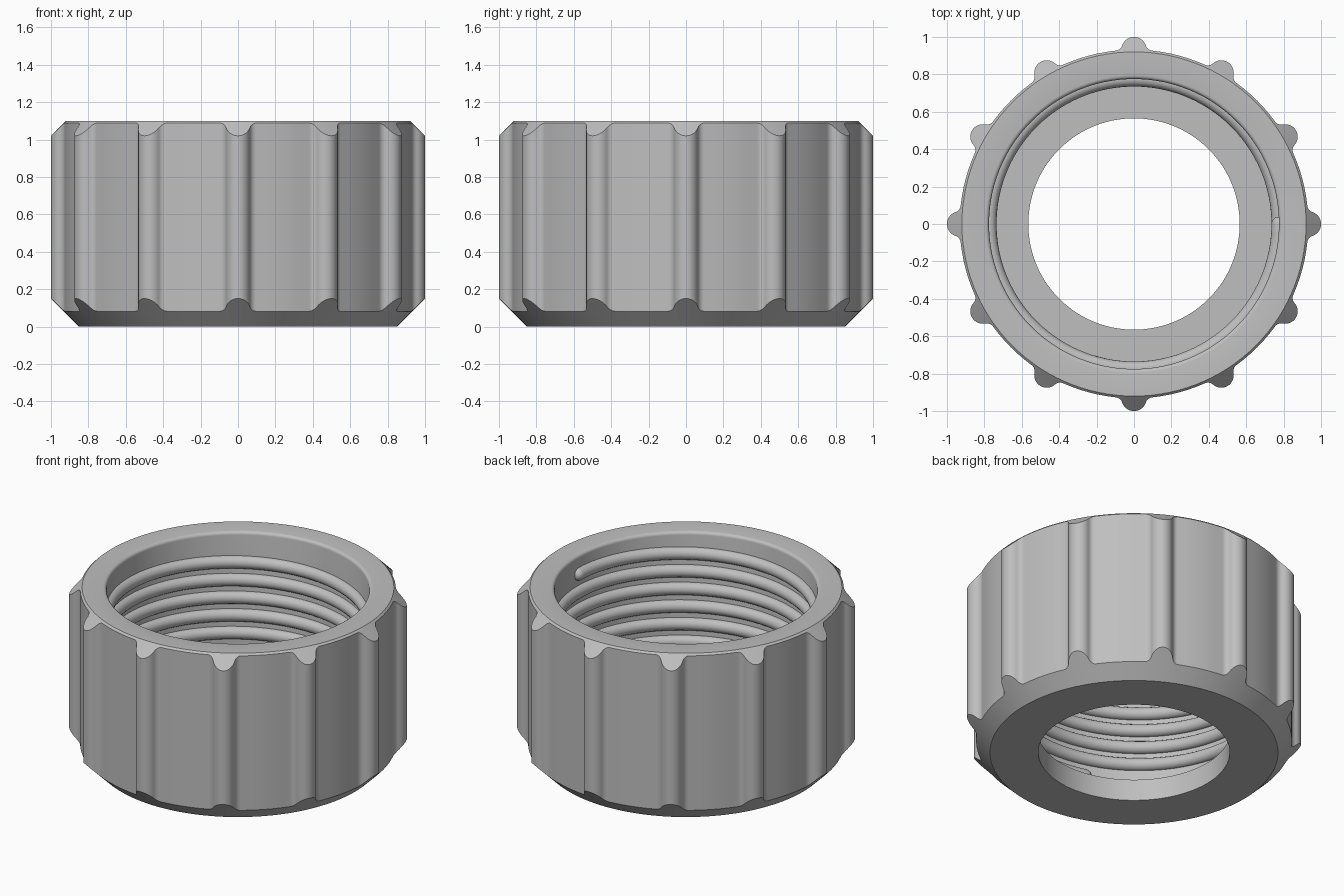
import bpy, bmesh, math
from math import sin, cos, pi, sqrt, atan2, hypot

cube = bpy.data.objects.get("Cube")
if cube:
    bpy.data.objects.remove(cube)

grey = bpy.data.materials.new("plain grey")
grey.use_nodes = True
colour = (0.52, 0.52, 0.52, 1)
grey.diffuse_color = colour
grey.node_tree.nodes["Principled BSDF"].inputs["Base Color"].default_value = colour


def skin(name, rings, closed):
    """Join rings of (radius, angle, height) points into a smooth mesh."""
    bm = bmesh.new()
    loops = [[bm.verts.new((r * cos(a), r * sin(a), z)) for r, a, z in ring]
             for ring in rings]
    n = len(loops[0])
    pairs = list(zip(loops, loops[1:]))
    if closed:
        pairs.append((loops[-1], loops[0]))
    else:
        bm.faces.new(loops[0])
        bm.faces.new(loops[-1])
    for p, q in pairs:
        for i in range(n):
            j = (i + 1) % n
            bm.faces.new((p[i], q[i], q[j], p[j]))
    bmesh.ops.recalc_face_normals(bm, faces=bm.faces)
    mesh = bpy.data.meshes.new(name)
    bm.to_mesh(mesh)
    bm.free()
    mesh.materials.append(grey)
    obj = bpy.data.objects.new(name, mesh)
    bpy.context.collection.objects.link(obj)
    bpy.ops.object.select_all(action='DESELECT')
    obj.select_set(True)
    bpy.context.view_layer.objects.active = obj
    bpy.ops.object.shade_smooth_by_angle(angle=math.radians(32))
    return obj


# Grip outline: one half rib made of a tip arc, a fillet and the body arc
BODY, RIB, FILLET, RIBS = 0.932, 0.067, 0.04, 12
centre = 1 - RIB
reach = BODY + FILLET
bend = math.acos((reach**2 + centre**2 - (RIB + FILLET)**2) / (2 * reach * centre))
fx, fy = reach * cos(bend), reach * sin(bend)
lean = atan2(fy, fx - centre)
half = []
for i in range(9):
    t = lean * i / 8
    half.append((centre + RIB * cos(t), RIB * sin(t)))
start, end = lean + pi, bend + pi
for i in range(1, 7):
    t = start + (end - start) * i / 6
    half.append((fx + FILLET * cos(t), fy + FILLET * sin(t)))
half = [(hypot(x, y), atan2(y, x)) for x, y in half]
step = 2 * pi / RIBS
for i in range(1, 4):
    half.append((BODY, bend + (step / 2 - bend) * i / 3))
sector = [(r, -a) for r, a in reversed(half[1:-1])] + half
outline = [(r, a + k * step) for k in range(RIBS) for r, a in sector]

# Collar: chamfered ribbed outside, rounded mouth, bore and floor with a hole
WALL, HOLE, FLOOR, TOP, ROUND = 0.775, 0.565, 0.14, 1.1, 0.02
mouth = [(WALL + ROUND * (1 - sin(t)), TOP - ROUND * (1 - cos(t)))
         for t in (pi / 2 * i / 4 for i in range(5))]
inside = [(0.92, TOP)] + mouth + [(WALL, FLOOR), (HOLE, FLOOR), (HOLE, 0), (0.85, 0)]
rings = []
for r, a in outline:
    outside = [(r, r - 0.85), (r, TOP + 0.92 - r)]
    rings.append([(pr, a, z) for pr, z in outside + inside])
skin("ribbed_collar", rings, True)

# Internal thread: a round ridge winding down the bore, with rounded ends
TURNS, PITCH, RIDGE, Z_START, STEPS = 6.3, 0.115, 0.04, 0.98, 96
total = int(TURNS * STEPS)
span = RIDGE / WALL
path = [-span * cos(pi / 2 * i / 6) for i in range(1, 7)]
path += [2 * pi * i / STEPS for i in range(1, total)]
last = 2 * pi * TURNS
path += [last + span * sin(pi / 2 * i / 6) for i in range(6)]
rings = []
for a in path:
    over = max(-a, a - last, 0) / span
    size = RIDGE * sqrt(1 - over**2)
    z = Z_START - PITCH * a / (2 * pi)
    rings.append([(WALL + size * cos(t), -a, z + size * sin(t))
                  for t in (2 * pi * k / 16 for k in range(16))])
skin("internal_thread", rings, False)
